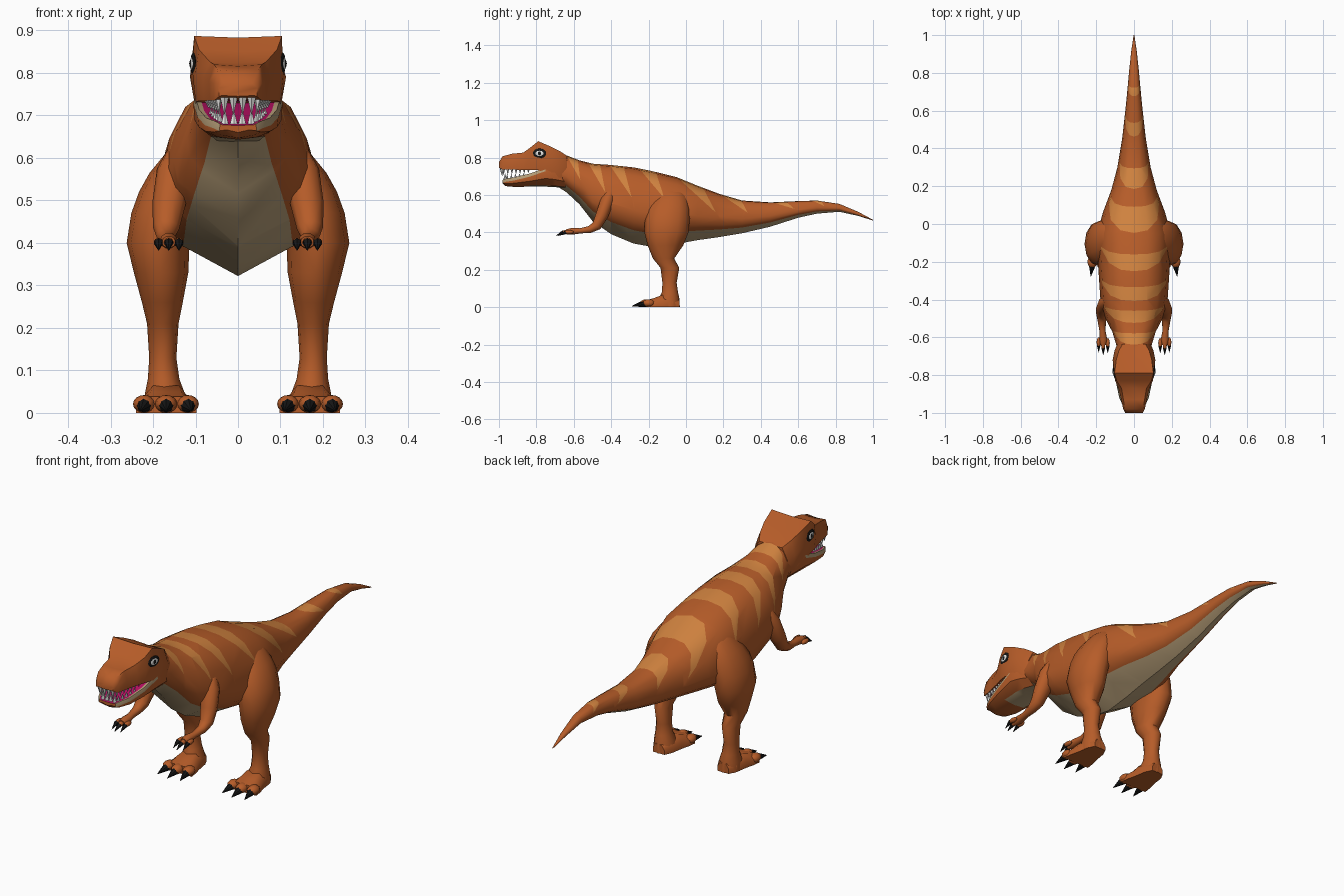
import bpy, bmesh, math
from mathutils import Vector, Matrix

if "Cube" in bpy.data.objects:
    bpy.data.objects.remove(bpy.data.objects["Cube"])

COLOURS = {"orange_skin": (.47, .108, .022), "stripe_skin": (.63, .225, .05),
           "belly_tan": (.50, .365, .20), "mouth_magenta": (.50, .005, .13),
           "tooth_white": (.80, .80, .78), "claw_black": (.008, .008, .008)}
MATS = []
for mat_name, c in COLOURS.items():
    m = bpy.data.materials.new(mat_name)
    m.diffuse_color = (*c, 1)
    m.use_nodes = True
    m.node_tree.nodes["Principled BSDF"].inputs["Base Color"].default_value = m.diffuse_color
    MATS.append(m)
SKIN, STRIPE, TAN, PINK, WHITE, BLACK = range(6)


def finish(name, bm, angle=40, mirror=False, mat=None):
    """Turn a bmesh into a smooth-shaded object, optionally mirrored in x."""
    if mat is not None:
        for f in bm.faces:
            f.material_index = mat
    bmesh.ops.recalc_face_normals(bm, faces=bm.faces)
    me = bpy.data.meshes.new(name)
    bm.to_mesh(me)
    bm.free()
    for m in MATS:
        me.materials.append(m)
    ob = bpy.data.objects.new(name, me)
    bpy.context.collection.objects.link(ob)
    bpy.ops.object.select_all(action='DESELECT')
    ob.select_set(True)
    bpy.context.view_layer.objects.active = ob
    bpy.ops.object.shade_smooth_by_angle(angle=math.radians(angle))
    if mirror:
        ob.modifiers.new("mirror", 'MIRROR').use_mirror_merge = False
    return ob


def skin_rings(bm, rings, rule=lambda row, y: SKIN):
    """Bridge rings of points with quads and cap both ends."""
    vs = [[bm.verts.new(p) for p in r] for r in rings]
    n = len(vs[0])
    for a, b in zip(vs, vs[1:]):
        for j in range(n):
            k = (j + 1) % n
            f = bm.faces.new((a[j], a[k], b[k], b[j]))
            f.material_index = rule(min(j, n - 1 - j), f.calc_center_median().y)
    for r in (vs[0], vs[-1]):
        bm.faces.new(r)


def half_ring(y, pts):
    """Full ring across y from a half outline running top centre to bottom centre."""
    return [(x, y, z) for x, z in pts] + [(-x, y, z) for x, z in pts[-2:0:-1]]


def spike(bm, base, tip, r, seg=6):
    base, tip = Vector(base), Vector(tip)
    d = tip - base
    mx = Matrix.Translation((base + tip) / 2) @ d.to_track_quat('Z', 'Y').to_matrix().to_4x4()
    bmesh.ops.create_cone(bm, cap_ends=True, segments=seg, radius1=r, radius2=r * .05,
                          depth=d.length, matrix=mx)


def blob(bm, loc, size, turn=0):
    mx = Matrix.Translation(loc) @ Matrix.Rotation(turn, 4, 'Z') @ Matrix.Diagonal((*size, 1))
    bmesh.ops.create_uvsphere(bm, u_segments=12, v_segments=8, radius=1, matrix=mx)


# Body from neck to tail tip: y, top, bottom, half width
BODY = [(-.72, .83, .665, .085), (-.64, .812, .615, .094), (-.57, .785, .55, .115),
        (-.5, .767, .46, .152), (-.4, .76, .39, .178), (-.28, .747, .34, .186),
        (-.18, .727, .322, .192), (-.05, .695, .338, .195), (.06, .65, .358, .165),
        (.18, .605, .375, .12), (.3, .57, .395, .088), (.45, .56, .43, .063),
        (.6, .567, .478, .046), (.7, .57, .5, .036), (.82, .552, .51, .025),
        (.92, .51, .488, .014), (1, .467, .463, .002)]
OUTLINE = [(0, 1), (.38, .98), (.7, .89), (.91, .69), (1, .44), (.92, .28), (.68, .175), (0, 0)]
bm = bmesh.new()
skin_rings(bm, [half_ring(y, [(u * w, b + v * (t - b)) for u, v in OUTLINE])
                for y, t, b, w in BODY], lambda row, y: TAN if row == 6 else SKIN)
# Tapering back stripes: front y, rear y, top z, tip y, tip z
STRIPES = [(-.632, -.58, .80, -.565, .68), (-.52, -.46, .767, -.43, .61),
           (-.405, -.335, .757, -.29, .585), (-.245, -.165, .735, -.115, .58),
           (-.01, .08, .66, .16, .505), (.205, .285, .59, .33, .505),
           (.465, .54, .56, .58, .525), (.675, .72, .57, .74, .54)]
for y0, y1, zt, yt, zt2 in STRIPES:
    for ya in (y0, y1):
        near = [f for f in bm.faces if any(y0 - .2 < v.co.y < yt + .2 for v in f.verts)]
        geom = near + list({e for f in near for e in f.edges}) + list({v for f in near for v in f.verts})
        bmesh.ops.bisect_plane(bm, geom=geom, dist=1e-5, plane_co=(0, yt, zt2),
                               plane_no=(0, zt - zt2, yt - ya))
    for f in bm.faces:
        c = f.calc_center_median()
        s = (c.z - zt2) / (zt - zt2)
        if s > 0 and yt + (y0 - yt) * s < c.y < yt + (y1 - yt) * s:
            f.material_index = STRIPE
finish("body", bm)

# Skull and upper jaw: y, top z, top x, mid z, mid x, low z, low x
SKULL = [(-.635, .808, .06, .755, .088, .68, .075), (-.67, .832, .08, .77, .103, .69, .09),
         (-.72, .857, .094, .79, .113, .705, .098), (-.79, .887, .103, .80, .107, .732, .1),
         (-.83, .855, .092, .80, .1, .734, .092), (-.87, .826, .066, .79, .082, .734, .08),
         (-.93, .82, .056, .78, .068, .735, .066), (-.98, .807, .048, .775, .057, .735, .056),
         (-1, .775, .034, .765, .046, .745, .044)]
bm = bmesh.new()
skin_rings(bm, [half_ring(y, [(0, zt - .004), (xt, zt), (xm, zm), (xb, zb), (xb * .86, zb + .002), (0, zb)])
                for y, zt, xt, zm, xm, zb, xb in SKULL],
           lambda row, y: PINK if row == 4 and -.985 < y < -.78 else SKIN)
finish("skull", bm, 50)

# Lower jaw with tan lips and coloured mouth floor: y, top, bottom, half width
JAW = [(-.645, .72, .635, .084), (-.7, .735, .642, .098), (-.75, .744, .644, .105),
       (-.84, .713, .644, .095), (-.92, .694, .643, .078), (-.965, .687, .647, .058),
       (-.98, .68, .66, .044)]
bm = bmesh.new()
skin_rings(bm, [half_ring(y, [(0, t - .004), (w * .84, t - .002), (w * .96, t), (w, t - .017),
                              (w * .97, t * .5 + b * .5 - .006), (w * .6, b + .006), (0, b)])
                for y, t, b, w in JAW],
           lambda row, y: (PINK, TAN, TAN if y < -.74 else SKIN, SKIN, SKIN,
                           TAN if y > -.85 else SKIN)[row])
finish("lower_jaw", bm, 35)

# Teeth along both jaws, shorter towards the back
bm = bmesh.new()
for i in range(7):
    y = -.975 + i * .022
    x = .045 + .19 * (y + .985)
    spike(bm, (x, y, .739), (x - .003, y, .705 + .002 * i), .0085)
    if i < 5:
        y += .019
        x, z = .04 + .25 * (y + .965), .683 + .16 * (y + .965)
        spike(bm, (x, y, z), (x, y, z + .026 - .002 * i), .007)
for x in (.011, .032):
    spike(bm, (x, -.985, .743), (x, -.983, .702), .0115)
    spike(bm, (x - .001, -.967, .68), (x - .001, -.967, .714), .01)
finish("teeth", bm, mirror=True, mat=WHITE)

# Eyes, layered flat from rim to pupil, and nostrils
for name, mat, depth, ry, rz in (("eye_rim", BLACK, .005, .036, .026),
                                 ("eye_white", WHITE, .007, .027, .018),
                                 ("pupil", BLACK, .0095, .012, .013)):
    bm = bmesh.new()
    blob(bm, (.1055, -.783, .822), (depth, ry, rz), -.13)
    finish(name, bm, mirror=True, mat=mat)
bm = bmesh.new()
blob(bm, (.0535, -.955, .792), (.004, .006, .004))
finish("nostril", bm, mirror=True, mat=BLACK)


def oval(c, u, v, n=12):
    """Ring around centre c spanned by the half-axis vectors u and v."""
    return [Vector(c) + Vector(u) * math.cos(a) + Vector(v) * math.sin(a)
            for a in (2 * math.pi * i / n for i in range(n))]


# Legs: z, centre x, centre y, half width, half depth
LEG = [(.64, .1, -.08, .035, .05), (.61, .118, -.08, .053, .08), (.565, .142, -.086, .066, .1),
       (.52, .16, -.094, .073, .115), (.47, .174, -.1, .077, .12), (.4, .188, -.105, .074, .118),
       (.33, .181, -.11, .064, .095),
       (.26, .178, -.12, .048, .057), (.21, .177, -.086, .037, .05), (.13, .177, -.088, .032, .038),
       (.08, .175, -.086, .037, .043), (.045, .172, -.09, .047, .055), (0, .17, -.09, .05, .057)]
bm = bmesh.new()
skin_rings(bm, [oval((x, y, z), (rx, 0, 0), (0, ry, 0)) for z, x, y, rx, ry in LEG])
finish("leg", bm, 50, True, SKIN)

# Feet: y, top z, half width, then rounded toes and claws
bm = bmesh.new()
FOOT = [(-.036, .042, .03), (-.07, .06, .046), (-.13, .064, .056), (-.17, .049, .066), (-.207, .038, .071)]
skin_rings(bm, [[(.169 + sx * w, y, z) for sx, z in
                 ((-1, 0), (-1, t * .5), (-.55, t), (.55, t), (1, t * .5), (1, 0))]
                for y, t, w in FOOT])
claws = bmesh.new()
for x, out, y in ((.118, -.008, -.2), (.169, 0, -.212), (.221, .008, -.2)):
    blob(bm, (x, y, .021), (.026, .033, .021))
    spike(claws, (x, y - .018, .018), (x + out, y - .078, .005), .018, 8)
finish("foot", bm, 60, True, SKIN)
finish("toe_claws", claws, 40, True, BLACK)

# Arms: x, y, z and radius along the limb
ARM = [(.105, -.385, .655, .02), (.128, -.4, .62, .034), (.15, -.422, .565, .042),
       (.163, -.45, .49, .039), (.169, -.478, .435, .031), (.17, -.515, .415, .022),
       (.167, -.565, .408, .016), (.163, -.61, .405, .021), (.163, -.64, .402, .016)]
bm = bmesh.new()
pts = [Vector(a[:3]) for a in ARM]
rings = []
for i, a in enumerate(ARM):
    d = (pts[min(i + 1, len(pts) - 1)] - pts[max(i - 1, 0)]).normalized()
    side = Vector((1, 0, 0))
    side = (side - d * side.dot(d)).normalized()
    rings.append(oval(pts[i], side * a[3], d.cross(side) * a[3] * .9, 10))
skin_rings(bm, rings)
# Fingers and their claws
claws = bmesh.new()
for x, y in ((.139, -.642), (.163, -.652), (.187, -.638)):
    blob(bm, (x, y + .012, .401), (.011, .026, .011))
    spike(claws, (x, y - .004, .401), (x, y - .042, .382), .011)
finish("arm", bm, 50, True, SKIN)
finish("finger_claws", claws, 40, True, BLACK)
